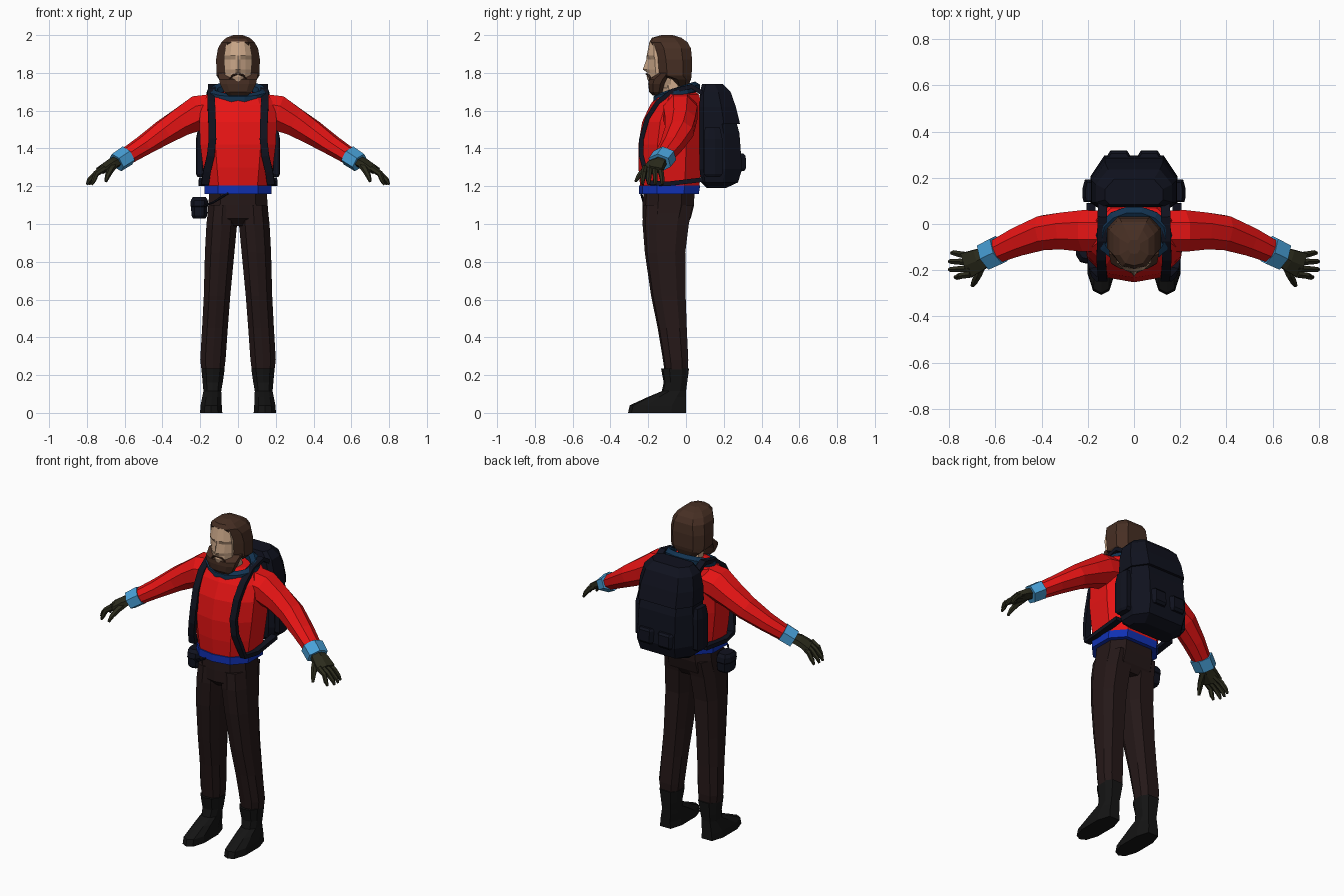
import bpy, bmesh, math
from mathutils import Vector as V

COLORS = dict(red=(.8, .007, .007), pants=(.018, .009, .009), boot=(.007, .007, .007),
              hair=(.062, .028, .017), skin=(.6, .39, .25), pack=(.005, .006, .013),
              navy=(.006, .032, .08), blue=(.005, .03, .45), cyan=(.065, .35, .68),
              glove=(.025, .025, .012))
MATS = {}
for k, c in COLORS.items():
    MATS[k] = bpy.data.materials.new(k)
    MATS[k].diffuse_color = (*c, 1)


def part(name, color, lofts, mirror=False, closed=False):
    """One flat-shaded object made from a list of lofts (lists of rings)."""
    bm = bmesh.new()
    for rings in lofts:
        vs = [[bm.verts.new(p) for p in r] for r in rings]
        n, m = len(vs[0]), len(vs)
        for i in range(m if closed else m - 1):
            a, b = vs[i], vs[(i + 1) % m]
            for j in range(n):
                k = (j + 1) % n
                bm.faces.new((a[j], a[k], b[k], b[j]))
        if not closed:
            bm.faces.new(vs[0])
            bm.faces.new(vs[-1])
    bmesh.ops.recalc_face_normals(bm, faces=bm.faces[:])
    me = bpy.data.meshes.new(name)
    bm.to_mesh(me)
    bm.free()
    me.materials.append(MATS[color])
    ob = bpy.data.objects.new(name, me)
    bpy.context.collection.objects.link(ob)
    if mirror:
        mod = ob.modifiers.new("mirror", 'MIRROR')
        mod.use_mirror_merge = False
    return ob


def stack(rows, cx=0):
    """Horizontal body-like rings from rows (z, half width, front y, back y[, centre x])."""
    out = []
    for z, w, f, b, *c in rows:
        x0, d = (c[0] if c else cx), b - f
        half = [(.6, f + .06 * d), (1, f + .3 * d), (1, b - .25 * d), (.6, b)]
        pts = [(0, f)] + half + [(0, b)] + [(-x, y) for x, y in half[::-1]]
        out.append([(x0 + x * w, y, z) for x, y in pts])
    return out


def boxy(rows, cx=0):
    """Horizontal rings with chamfered back corners."""
    out = []
    for z, w, f, b in rows:
        m = f + .6 * (b - f)
        pts = [(-.85, f), (-1, f + .02), (-1, m), (-.68, b), (.68, b), (1, m), (1, f + .02), (.85, f)]
        out.append([(cx + x * w, y, z) for x, y in pts])
    return out


def tube(path, n=8, ref=(0, 0, 1), closed=False):
    """Rings along a path of (x, y, z, side radius, up radius)."""
    P = [V(p[:3]) for p in path]
    m, ref, out = len(P), V(ref), []
    k = 1 / math.cos(math.pi / n)
    for i, p in enumerate(path):
        if closed:
            t = P[(i + 1) % m] - P[i - 1]
        else:
            t = P[min(i + 1, m - 1)] - P[max(i - 1, 0)]
        t.normalize()
        s = t.cross(ref).normalized()
        u = s.cross(t)
        out.append([P[i] + s * p[3] * k * math.cos(2 * math.pi * (j + .5) / n)
                    + u * p[4] * k * math.sin(2 * math.pi * (j + .5) / n) for j in range(n)])
    return out


# Jacket, sleeves and cuffs
part("jacket", 'red', [stack([
    (1.19, .17, -.242, .07), (1.3, .185, -.252, .08), (1.42, .2, -.252, .085),
    (1.54, .205, -.232, .085), (1.63, .195, -.19, .08), (1.685, .16, -.15, .07),
    (1.70, .1, -.11, .05)])])
part("jacket_hem", 'blue', [stack([(1.16, .178, -.25, .068), (1.205, .178, -.25, .075)])])
part("sleeve", 'red', [tube([
    (.12, -.03, 1.605, .088, .085), (.21, -.03, 1.588, .09, .093), (.30, -.03, 1.54, .08, .075),
    (.39, -.037, 1.487, .074, .064), (.50, -.075, 1.415, .062, .05), (.60, -.12, 1.352, .05, .042)])],
    mirror=True)
part("cuff", 'cyan', [tube([(.585, -.112, 1.363, .06, .048), (.643, -.14, 1.325, .058, .046)], 6)],
     mirror=True)

# Collar ring, tilted down at the front
ring = [2 * math.pi * i / 14 for i in range(14)]
part("collar", 'navy', [tube([(.138 * math.cos(a), -.05 + .1 * math.sin(a),
                               1.692 + .033 * math.sin(a), .026, .026) for a in ring],
                             6, closed=True)], closed=True)

# Gloved hands: palm, four fingers, thumb
hand = [tube([(.63, -.135, 1.335, .036, .026), (.67, -.155, 1.318, .048, .026),
              (.725, -.178, 1.285, .056, .02)], 6)]
for y0, y1, tip in [(-.138, -.125, .79), (-.165, -.162, .80), (-.192, -.197, .80), (-.218, -.23, .775)]:
    hand.append(tube([(.705, y0, 1.297, .014, .016), (.75, (y0 + y1) / 2, 1.268, .013, .014),
                      (tip - .012, y1, 1.232, .011, .011), (tip, y1, 1.208, .006, .006)], 6))
hand.append(tube([(.655, -.17, 1.315, .02, .018), (.675, -.22, 1.285, .016, .015),
                  (.69, -.25, 1.255, .013, .012), (.70, -.267, 1.225, .007, .007)], 6))
part("glove", 'glove', hand, mirror=True)

# Trousers
part("trouser_hips", 'pants', [stack([(1.2, .15, -.222, .045), (1.1, .157, -.23, .043),
                                      (1.03, .163, -.231, .025), (.99, .1, -.19, .0)])])
part("trouser_leg", 'pants', [stack([
    (1.1, .076, -.225, .035, .08), (1.0, .081, -.23, .015, .086), (.85, .078, -.218, -.004, .097),
    (.62, .07, -.185, -.002, .111), (.45, .068, -.15, .004, .122), (.28, .067, -.122, .012, .133),
    (.21, .058, -.112, .008, .133)])], mirror=True)
part("boot", 'boot', [stack([
    (.235, .062, -.132, .016, .132), (.16, .053, -.118, .006, .134), (.115, .047, -.128, .0, .136),
    (.085, .051, -.2, .0, .138), (.04, .056, -.298, .0, .142), (0, .059, -.307, .0, .142)])],
    mirror=True)

# Head: neck, face, hair, beard
part("neck", 'skin', [tube([(0, -.055, 1.65, .06, .06), (0, -.08, 1.80, .06, .055)],
                           8, ref=(1, 0, 0))])
face = []
for z, w, ys, ym, yn, yc in [
        (1.72, .05, -.15, -.17, -.185, -.187), (1.765, .066, -.155, -.183, -.2, -.203),
        (1.78, .068, -.158, -.186, -.206, -.208), (1.80, .07, -.16, -.189, -.2, -.203),
        (1.818, .072, -.162, -.193, -.208, -.229), (1.872, .074, -.165, -.185, -.202, -.209),
        (1.892, .074, -.17, -.2, -.206, -.208), (1.965, .06, -.17, -.187, -.192, -.193)]:
    half = [(w, -.08), (w, ys), (.55 * w, ym), (.013, yn)]
    face.append([(x, y, z) for x, y in half] + [(0, yc, z)] + [(-x, y, z) for x, y in half[::-1]])
part("face", 'skin', [face])
part("hair", 'hair', [stack([
    (1.73, .06, -.055, .012), (1.765, .1, -.075, .026), (1.785, .113, -.155, .03),
    (1.87, .116, -.165, .032), (1.93, .106, -.178, .026), (1.962, .088, -.195, .008),
    (1.986, .062, -.18, -.025), (2.0, .025, -.13, -.07)])])
part("beard", 'hair', [stack([
    (1.68, .05, -.175, -.135), (1.70, .075, -.195, -.125), (1.74, .095, -.2, -.115),
    (1.765, .1, -.199, -.1), (1.80, .108, -.15, -.08)])])
part("moustache", 'hair', [tube([(.004, -.209, 1.794, .006, .004), (.028, -.198, 1.787, .006, .005),
                                 (.045, -.187, 1.765, .005, .004)], 6)], mirror=True)

# Backpack with lid and pockets
part("backpack", 'pack', [boxy([
    (1.19, .14, .11, .21), (1.22, .175, .08, .275), (1.29, .188, .072, .297),
    (1.48, .183, .072, .283), (1.6, .175, .072, .25)])])
part("backpack_lid", 'pack', [boxy([
    (1.53, .187, .072, .286), (1.62, .183, .072, .264), (1.7, .165, .074, .236),
    (1.742, .125, .085, .195)])])
part("backpack_side_pocket", 'pack', [boxy([
    (1.25, .025, .105, .18), (1.265, .033, .095, .193), (1.45, .033, .095, .193),
    (1.51, .02, .1, .18)], .19)], mirror=True)
part("backpack_rear_pocket", 'pack', [boxy([
    (1.28, .048, .25, .307), (1.295, .053, .25, .318), (1.36, .053, .25, .316),
    (1.372, .048, .25, .305)], .066)], mirror=True)

# Shoulder straps
strap = [(.135, .09, 1.69), (.138, .03, 1.728), (.14, -.07, 1.705), (.142, -.15, 1.645),
         (.138, -.205, 1.56), (.135, -.236, 1.45), (.145, -.236, 1.36), (.164, -.215, 1.28),
         (.174, -.195, 1.218), (.19, -.1, 1.212), (.186, .09, 1.235)]
part("shoulder_strap", 'pack', [tube([(*p, .012, .02) for p in strap], 4, ref=(1, 0, 0))],
     mirror=True)

# Hip pouch and its cord
part("hip_pouch", 'pack', [stack([
    (1.03, .033, -.155, -.06), (1.045, .042, -.166, -.05), (1.09, .043, -.168, -.048),
    (1.095, .047, -.172, -.044), (1.125, .045, -.168, -.048), (1.143, .034, -.15, -.06)], -.205)])
part("pouch_cord", 'pack', [tube([(-.18, -.165, 1.095, .005, .005), (-.13, -.225, 1.115, .005, .005),
                                  (-.05, -.238, 1.165, .005, .005)], 6)])
